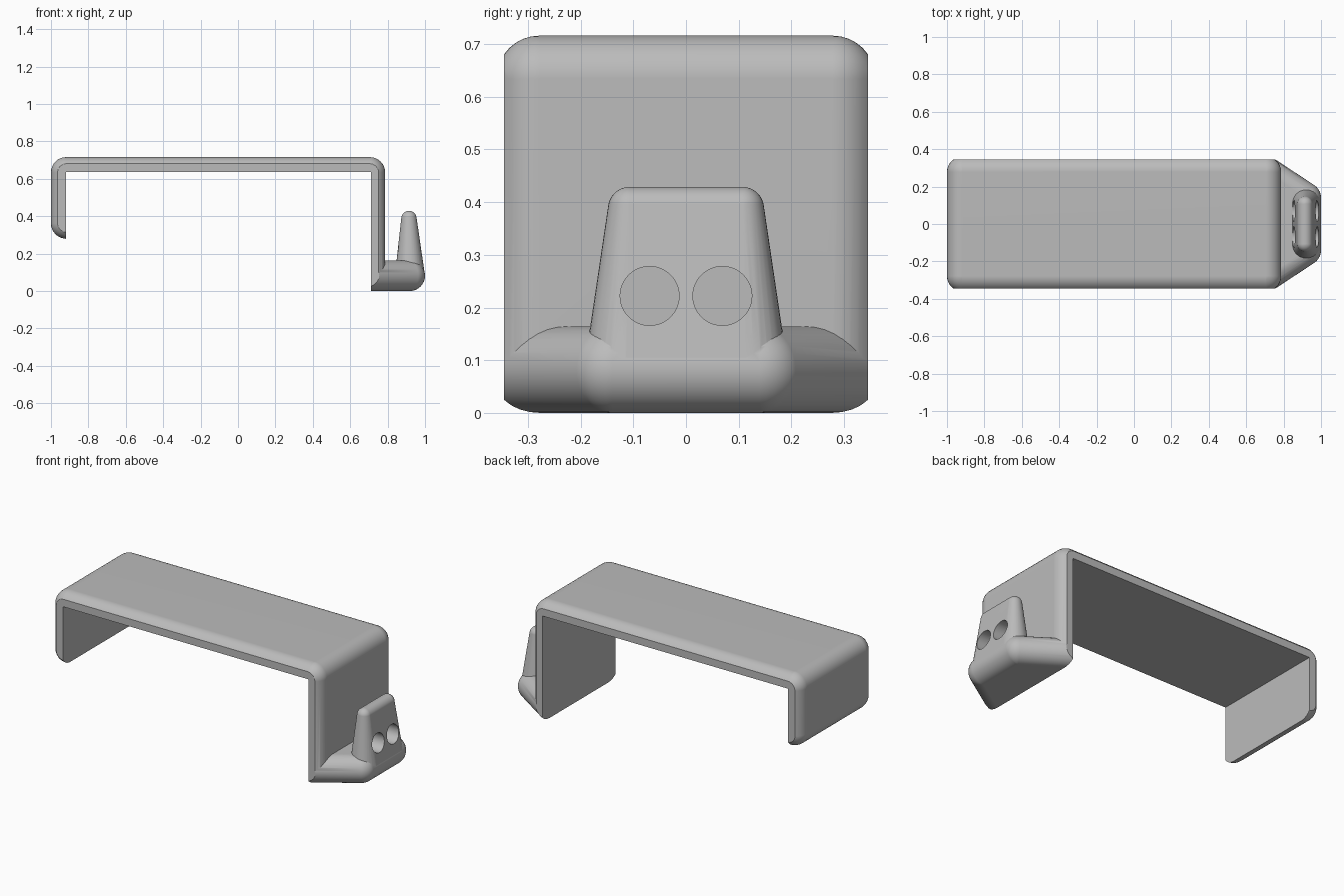
import bpy, bmesh, math
from mathutils import Vector, Matrix

cube = bpy.data.objects.get("Cube")
if cube:
    bpy.data.objects.remove(cube, do_unlink=True)

grey = bpy.data.materials.new("plain_grey")
grey.use_nodes = True
COLOUR = (0.5, 0.5, 0.5, 1)
grey.diffuse_color = COLOUR
grey.node_tree.nodes["Principled BSDF"].inputs["Base Color"].default_value = COLOUR


def make_object(name, bm):
    bmesh.ops.recalc_face_normals(bm, faces=bm.faces)
    mesh = bpy.data.meshes.new(name)
    bm.to_mesh(mesh)
    bm.free()
    mesh.materials.append(grey)
    obj = bpy.data.objects.new(name, mesh)
    bpy.context.collection.objects.link(obj)
    return obj


def rounded_hull(name, balls):
    """Convex solid wrapped around balls (x, half_y, z, radius), mirrored in y."""
    bm = bmesh.new()
    for x, y, z, r in balls:
        for side in (-1, 1):
            bmesh.ops.create_uvsphere(bm, u_segments=32, v_segments=16, radius=r,
                                      matrix=Matrix.Translation((x, side * y, z)))
    hull = bmesh.ops.convex_hull(bm, input=bm.verts)
    inside = {v for v in hull["geom_interior"] + hull["geom_unused"]
              if isinstance(v, bmesh.types.BMVert)}
    bmesh.ops.delete(bm, geom=list(inside), context='VERTS')
    # Rebuild from the surviving points so that no old ball faces remain
    points = [v.co.copy() for v in bm.verts]
    bm.free()
    bm = bmesh.new()
    for p in points:
        bm.verts.new(p)
    bmesh.ops.convex_hull(bm, input=bm.verts)
    bmesh.ops.delete(bm, geom=[v for v in bm.verts if not v.link_faces], context='VERTS')
    bmesh.ops.dissolve_limit(bm, angle_limit=0.002, verts=bm.verts, edges=bm.edges)
    return make_object(name, bm)


def box(name, low, high):
    low, high = Vector(low), Vector(high)
    bm = bmesh.new()
    bmesh.ops.create_cube(bm, size=1, matrix=Matrix.Translation((low + high) / 2)
                          @ Matrix.Diagonal((high - low).to_4d()))
    return make_object(name, bm)


def combine(target, tool, operation):
    mod = target.modifiers.new(operation, 'BOOLEAN')
    mod.operation, mod.solver, mod.object = operation, 'EXACT', tool
    tool.hide_render = True
    bpy.context.view_layer.objects.active = target
    bpy.ops.object.modifier_apply(modifier=mod.name)
    bpy.data.objects.remove(tool, do_unlink=True)


R = 0.082
HALF = 0.278
LEFT, RIGHT, TOP = R - 1, 0.705, 0.716 - R

# Clamp: rounded block later hollowed into two legs and a top
bracket = rounded_hull("hook_bracket", [(LEFT, HALF, 0.362, R), (LEFT, HALF, TOP, R),
                                        (RIGHT, HALF, R, R), (RIGHT, HALF, TOP, R)])

# Hook: tapering foot and upright prong
foot = rounded_hull("foot", [(0.69, 0.29, R, R), (1 - R, 0.14, R, R)])
prong = rounded_hull("prong", [(0.919, 0.113, 0.09, 0.079), (0.914, 0.107, 0.388, 0.041)])
combine(foot, prong, 'UNION')
combine(bracket, foot, 'UNION')

# Opening between the legs, then flat trimmed sides
combine(bracket, box("opening", (LEFT - 0.002, -1, -1), (0.71, 1, 0.636)), 'DIFFERENCE')
combine(bracket, box("trim", (-2, -0.345, -1), (2, 0.345, 2)), 'INTERSECT')

# Two round holes through the prong
for side in (-1, 1):
    bm = bmesh.new()
    bmesh.ops.create_cone(bm, cap_ends=True, segments=48, radius1=0.056, radius2=0.056,
                          depth=0.3, matrix=Matrix.Translation((0.95, side * 0.069, 0.222))
                          @ Matrix.Rotation(math.pi / 2, 4, 'Y'))
    combine(bracket, make_object("hole", bm), 'DIFFERENCE')

# Smooth shading with crisp cut edges
bpy.ops.object.select_all(action='DESELECT')
bracket.select_set(True)
bpy.context.view_layer.objects.active = bracket
bpy.ops.object.shade_smooth_by_angle(angle=math.radians(25))
weighted = bracket.modifiers.new("even_shading", 'WEIGHTED_NORMAL')
weighted.keep_sharp = True
